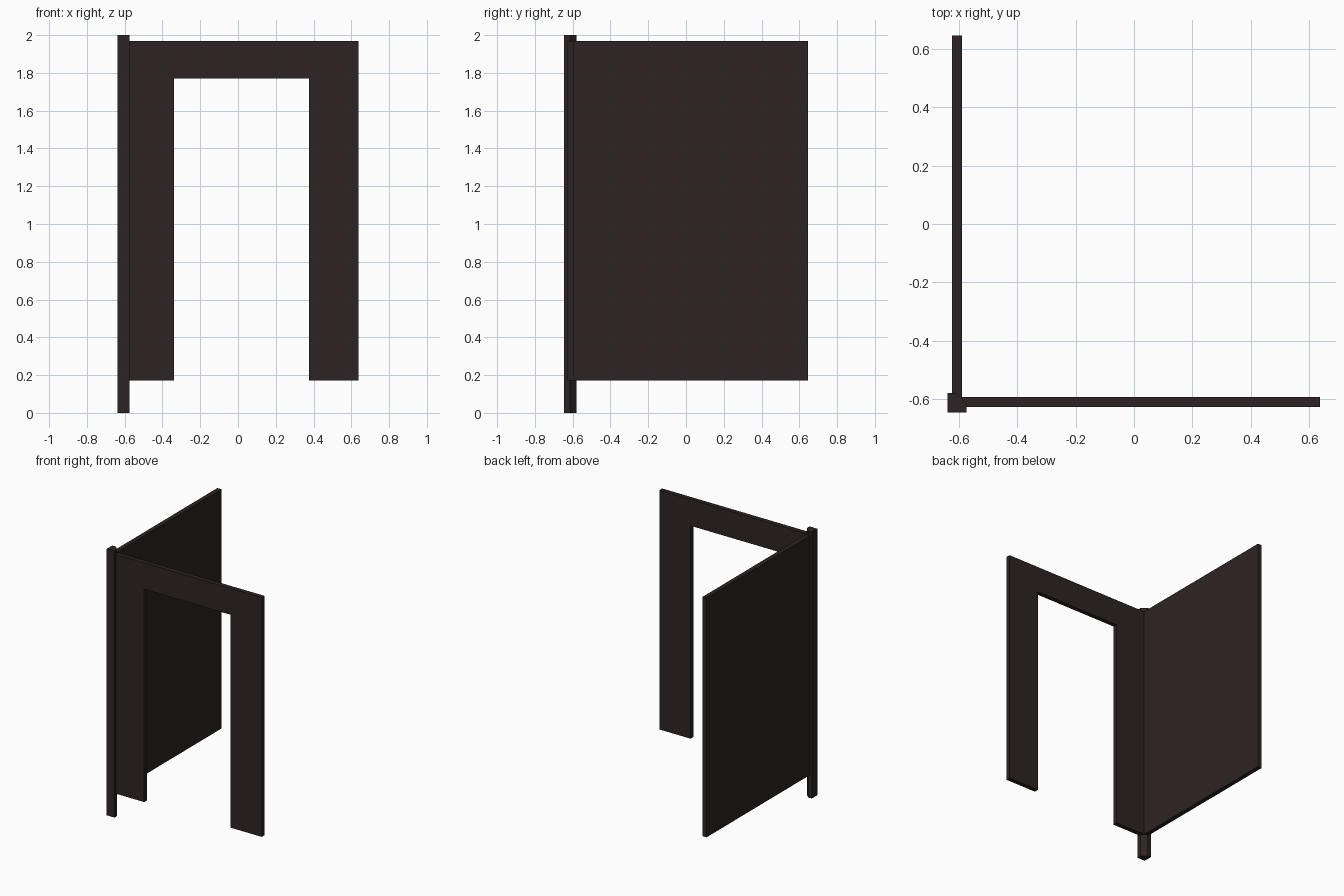
import bpy, bmesh
from mathutils import Vector

if "Cube" in bpy.data.objects:
    bpy.data.objects.remove(bpy.data.objects["Cube"])

wood = bpy.data.materials.new("dark brown wood")
wood.diffuse_color = (0.027, 0.017, 0.017, 1)
wood.use_nodes = True
wood.node_tree.nodes["Principled BSDF"].inputs["Base Color"].default_value = wood.diffuse_color


def extrude(name, outline, direction):
    """Solid made from a flat outline pushed along a direction."""
    bm = bmesh.new()
    face = bm.faces.new([bm.verts.new(p) for p in outline])
    res = bmesh.ops.extrude_face_region(bm, geom=[face])
    moved = [v for v in res["geom"] if isinstance(v, bmesh.types.BMVert)]
    bmesh.ops.translate(bm, verts=moved, vec=Vector(direction))
    bmesh.ops.recalc_face_normals(bm, faces=bm.faces)
    mesh = bpy.data.meshes.new(name)
    bm.to_mesh(mesh)
    bm.free()
    mesh.materials.append(wood)
    obj = bpy.data.objects.new(name, mesh)
    bpy.context.collection.objects.link(obj)
    return obj


BOTTOM, TOP = 0.172, 1.968

# Corner post, with its inner corner chamfered
x0, x1, y0, y1, cut = -0.639, -0.574, -0.645, -0.579, 0.035
extrude("corner_post",
        [(x0, y0, 0), (x1, y0, 0), (x1, y1 - cut, 0), (x1 - cut, y1, 0), (x0, y1, 0)],
        (0, 0, 2))

# Front panel with a doorway, open at the bottom
door = [(-0.6, BOTTOM), (-0.6, TOP), (0.637, TOP), (0.637, BOTTOM),
        (0.377, BOTTOM), (0.377, 1.77), (-0.34, 1.77), (-0.34, BOTTOM)]
extrude("doorway_panel", [(x, -0.627, z) for x, z in door], (0, 0.034, 0))

# Solid side panel
side = [(-0.605, BOTTOM), (0.645, BOTTOM), (0.645, TOP), (-0.605, TOP)]
extrude("side_panel", [(-0.623, y, z) for y, z in side], (0.034, 0, 0))
